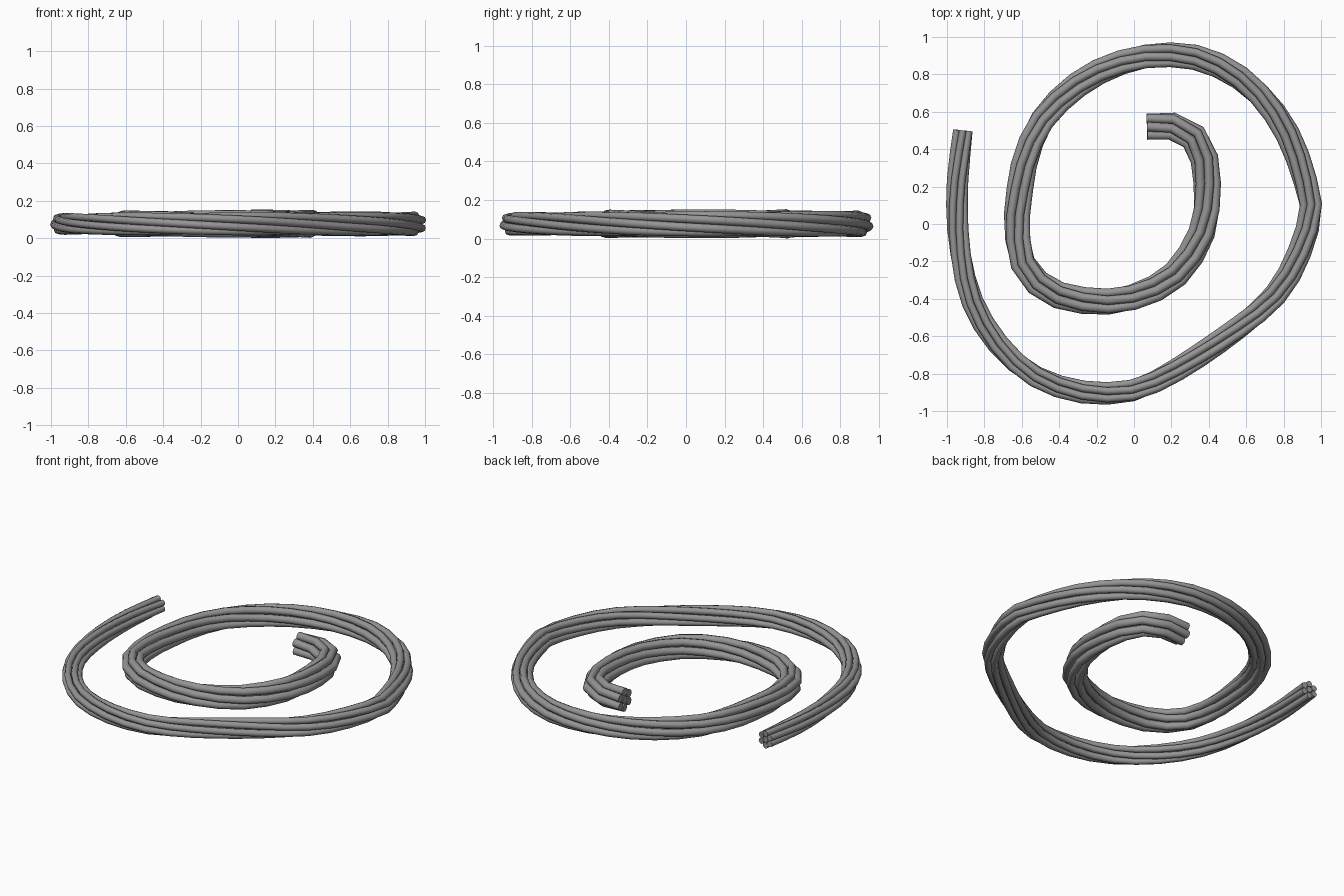
import bpy
from math import cos, sin, pi
from mathutils import Vector

cube = bpy.data.objects.get("Cube")
if cube:
    bpy.data.objects.remove(cube, do_unlink=True)

SEGMENTS = 62
TURNS = 2
HEIGHT = 0.077

steel = bpy.data.materials.new("grey steel")
steel.use_nodes = True
grey = (0.3, 0.3, 0.3, 1)
steel.diffuse_color = grey
steel.node_tree.nodes["Principled BSDF"].inputs["Base Color"].default_value = grey

# Centre line of the coil, from the outer end to the inner end
path = [(-.915, .5), (-.945, .2), (-.935, -.1), (-.87, -.4), (-.72, -.65), (-.5, -.83),
        (-.2, -.905), (.1, -.85), (.55, -.56), (.8, -.32), (.94, .03), (.91, .25),
        (.8, .52), (.62, .74), (.4, .87), (.18, .905), (-.05, .87), (-.28, .76),
        (-.48, .57), (-.58, .35), (-.62, .1), (-.625, -.05), (-.58, -.24), (-.43, -.37),
        (-.2, -.415), (0, -.39), (.2, -.29), (.33, -.12), (.385, .05), (.39, .25),
        (.36, .4), (.29, .49), (.19, .525), (.07, .52)]


def spline(points, steps=12):
    """Smooth curve through the points."""
    p = [Vector((x, y, HEIGHT)) for x, y in points]
    p = [2 * p[0] - p[1]] + p + [2 * p[-1] - p[-2]]
    out = []
    for a, b, c, d in zip(p, p[1:], p[2:], p[3:]):
        for i in range(steps):
            t = i / steps
            out.append(b + (c - a) * t / 2 + (a - 2.5 * b + 2 * c - d / 2) * t**2
                       + (1.5 * (b - c) + (d - a) / 2) * t**3)
    return out + [p[-2]]


def resample(points, count):
    """Points at equal distances along a polyline."""
    dist = [0]
    for a, b in zip(points, points[1:]):
        dist.append(dist[-1] + (b - a).length)
    out, j = [], 0
    for i in range(count + 1):
        s = dist[-1] * i / count
        while j < len(points) - 2 and dist[j + 1] < s:
            j += 1
        out.append(points[j].lerp(points[j + 1], (s - dist[j]) / (dist[j + 1] - dist[j])))
    return out


centre = resample(spline(path), SEGMENTS)


def strand(name, ring, phase):
    """One wire, twisting around the centre line and growing towards the inner end."""
    curve = bpy.data.curves.new(name, "CURVE")
    curve.dimensions = "3D"
    curve.bevel_depth = 1
    curve.bevel_resolution = 2
    curve.use_fill_caps = True
    line = curve.splines.new("POLY")
    line.points.add(SEGMENTS)
    for i, p in enumerate(centre):
        t = i / SEGMENTS
        r = 0.019 + 0.0065 * t
        along = (centre[min(i + 1, SEGMENTS)] - centre[max(i - 1, 0)]).normalized()
        outward = along.cross(Vector((0, 0, 1)))
        a = phase - TURNS * 2 * pi * t
        q = p + ring * 2 * r * (outward * cos(a) + Vector((0, 0, sin(a))))
        line.points[i].co = (*q, 1)
        line.points[i].radius = r
    obj = bpy.data.objects.new(name, curve)
    bpy.context.collection.objects.link(obj)
    curve.materials.append(steel)
    bpy.ops.object.select_all(action="DESELECT")
    obj.select_set(True)
    bpy.context.view_layer.objects.active = obj
    bpy.ops.object.convert(target="MESH")
    bpy.ops.object.shade_smooth_by_angle(angle=pi / 3)


# Core wire with six wires laid around it
strand("core_strand", 0, 0)
for k in range(6):
    strand(f"outer_strand_{k + 1}", 1, pi / 2 + k * pi / 3)
